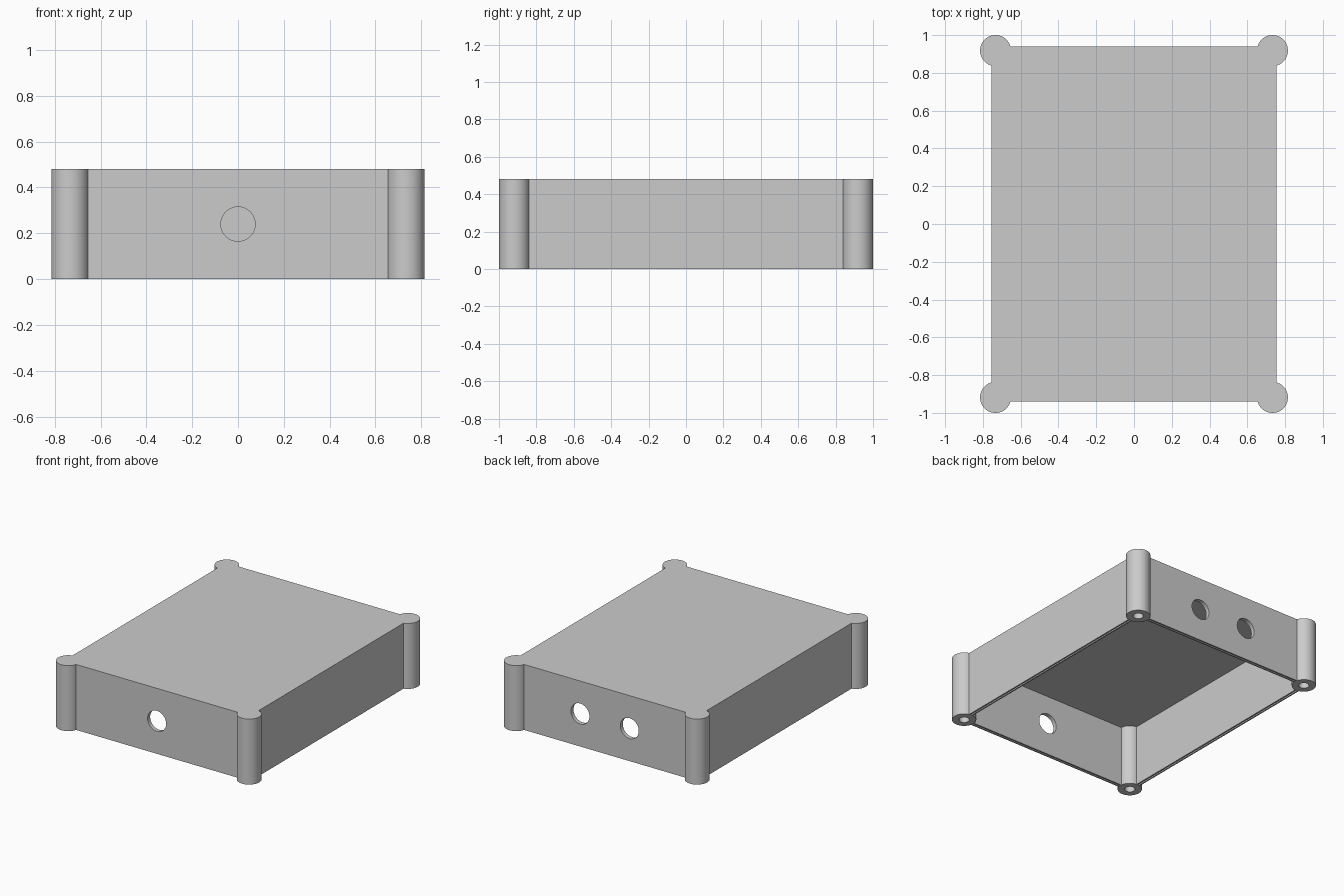
import bpy
import math

if "Cube" in bpy.data.objects:
    bpy.data.objects.remove(bpy.data.objects["Cube"], do_unlink=True)

HX, HY, H = 0.755, 0.94, 0.48      # half width, half depth, height
WALL = 0.03
POST_X, POST_Y, POST_R = 0.733, 0.918, 0.082
PORT_R, PILOT_R = 0.075, 0.035
SIGNS = (-1, 1)

grey = bpy.data.materials.new("light_grey_plastic")
grey.use_nodes = True
grey.diffuse_color = (0.6, 0.6, 0.6, 1)
grey.node_tree.nodes["Principled BSDF"].inputs["Base Color"].default_value = (0.6, 0.6, 0.6, 1)


def box(name, x, y, z0, z1, hx, hy):
    bpy.ops.mesh.primitive_cube_add(size=2, location=(x, y, (z0 + z1) / 2))
    ob = bpy.context.object
    ob.name = name
    ob.scale = (hx, hy, (z1 - z0) / 2)
    bpy.ops.object.transform_apply(location=True, rotation=True, scale=True)
    return ob


def cylinder(name, loc, radius, depth, tilt=0):
    bpy.ops.mesh.primitive_cylinder_add(vertices=64, radius=radius, depth=depth,
                                        location=loc, rotation=(tilt, 0, 0))
    ob = bpy.context.object
    ob.name = name
    bpy.ops.object.transform_apply(location=True, rotation=True, scale=True)
    return ob


def combine(target, tool, operation):
    """Apply a boolean and discard the tool object."""
    mod = target.modifiers.new("cut", "BOOLEAN")
    mod.operation = operation
    mod.solver = "EXACT"
    mod.object = tool
    bpy.context.view_layer.objects.active = target
    bpy.ops.object.modifier_apply(modifier=mod.name)
    bpy.data.objects.remove(tool, do_unlink=True)


# Open-bottomed shell
shell = box("enclosure_shell", 0, 0, 0, H, HX, HY)
combine(shell, box("cavity", 0, 0, -0.1, H - WALL, HX - WALL, HY - WALL), "DIFFERENCE")

# Narrow sealing groove along the bottom rim
mid, half, deep = WALL / 2, 0.005, 0.012
for s in SIGNS:
    combine(shell, box("groove_side", s * (HX - mid), 0, -0.1, deep, half, HY - mid), "DIFFERENCE")
    combine(shell, box("groove_end", 0, s * (HY - mid), -0.1, deep, HX - mid, half), "DIFFERENCE")

# Round ports: one in the front wall, two in the back wall
for x, side in ((0, -1), (-0.2, 1), (0.2, 1)):
    port = cylinder("port", (x, side * HY, H / 2), PORT_R, 0.2, math.pi / 2)
    combine(shell, port, "DIFFERENCE")

# Corner posts with blind screw holes from below
for sx in SIGNS:
    for sy in SIGNS:
        x, y = sx * POST_X, sy * POST_Y
        combine(shell, cylinder("corner_post", (x, y, H / 2), POST_R, H), "UNION")
        combine(shell, cylinder("screw_hole", (x, y, 0.15), PILOT_R, 0.5), "DIFFERENCE")

shell.data.materials.clear()
shell.data.materials.append(grey)
for face in shell.data.polygons:
    face.material_index = 0

# Smooth the round walls, keep the corners crisp
bpy.ops.object.select_all(action="DESELECT")
shell.select_set(True)
bpy.context.view_layer.objects.active = shell
bpy.ops.object.shade_smooth_by_angle(angle=math.radians(30))
